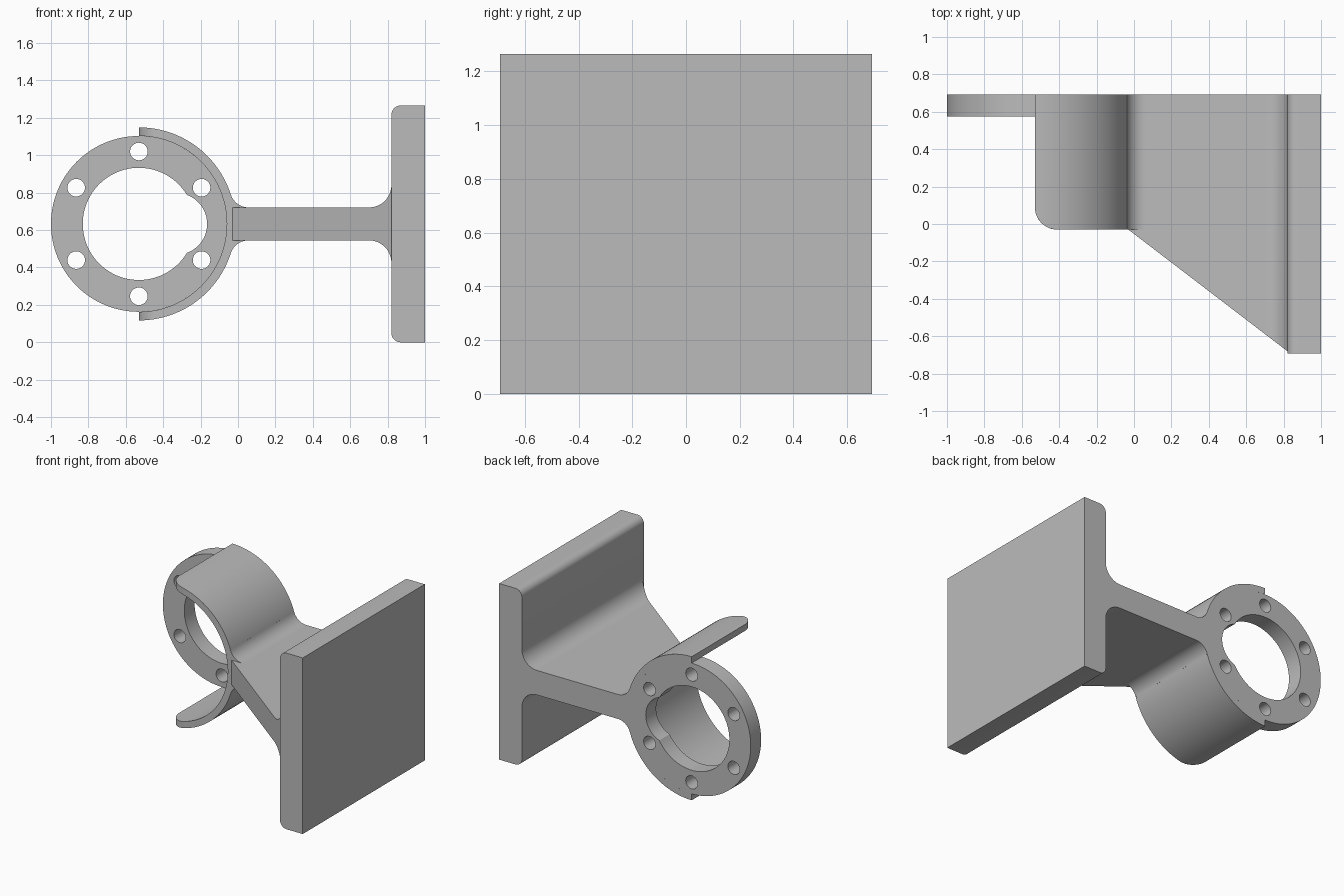
import bpy, bmesh
from math import sin, cos, pi, radians, degrees, asin, atan2, sqrt

if "Cube" in bpy.data.objects:
    bpy.data.objects.remove(bpy.data.objects["Cube"])

grey = bpy.data.materials.new("plain grey")
grey.use_nodes = True
COLOUR = (0.5, 0.5, 0.5, 1)
grey.diffuse_color = COLOUR
grey.node_tree.nodes["Principled BSDF"].inputs["Base Color"].default_value = COLOUR

# Shared dimensions
CX, CZ = -0.53, 0.633            # clamp axis
BACK, FRONT = 0.693, -0.03       # clamp depth
RING, SHELL = 0.47, 0.516        # radii
HALF = 0.088                     # half thickness of the web


def arc(x, z, r, a0, a1, n=16):
    angles = [radians(a0 + (a1 - a0) * i / n) for i in range(n + 1)]
    return [(x + r * cos(a), z + r * sin(a)) for a in angles]


def circle(x, z, r, n=48):
    return arc(x, z, r, 0, 360, n)[:-1]


def mirror(points):
    """Reflect an outline run across the middle height, in reverse order."""
    return [(x, 2 * CZ - z) for x, z in reversed(points)]


def finish(obj):
    obj.data.materials.clear()
    obj.data.materials.append(grey)
    bpy.ops.object.select_all(action='DESELECT')
    obj.select_set(True)
    bpy.context.view_layer.objects.active = obj
    bpy.ops.object.shade_smooth_by_angle(angle=radians(30))


def extrude(name, outlines, y0, y1, cut=None):
    """Fill x-z outlines (inner ones become holes) and extrude along y."""
    curve = bpy.data.curves.new(name, 'CURVE')
    curve.dimensions = '2D'
    curve.fill_mode = 'BOTH'
    curve.extrude = (y1 - y0) / 2
    for points in outlines:
        spline = curve.splines.new('POLY')
        spline.points.add(len(points) - 1)
        for p, (x, z) in zip(spline.points, points):
            p.co = (x, z, 0, 1)
        spline.use_cyclic_u = True
    obj = bpy.data.objects.new(name, curve)
    bpy.context.collection.objects.link(obj)
    obj.rotation_euler.x = pi / 2
    obj.location.y = (y0 + y1) / 2
    bpy.ops.object.select_all(action='DESELECT')
    obj.select_set(True)
    bpy.context.view_layer.objects.active = obj
    bpy.ops.object.convert(target='MESH')
    bpy.ops.object.transform_apply(location=True, rotation=True, scale=True)
    obj = bpy.context.view_layer.objects.active
    bm = bmesh.new()
    bm.from_mesh(obj.data)
    bmesh.ops.remove_doubles(bm, verts=bm.verts, dist=1e-5)
    if cut:
        point, normal = cut
        res = bmesh.ops.bisect_plane(bm, geom=bm.verts[:] + bm.edges[:] + bm.faces[:],
                                     plane_co=point, plane_no=normal, clear_outer=True)
        edges = [e for e in res["geom_cut"] if isinstance(e, bmesh.types.BMEdge)]
        bmesh.ops.triangle_fill(bm, edges=edges, use_beauty=True)
    bmesh.ops.recalc_face_normals(bm, faces=bm.faces)
    bm.to_mesh(obj.data)
    bm.free()
    finish(obj)
    return obj


# Mounting plate with rounded inner corners
TOP = 2 * CZ
corner = arc(0.87, TOP - 0.05, 0.05, 90, 180, 8)
extrude("mounting_plate", [[(1, 0), (1, TOP)] + corner + mirror(corner)], -BACK, BACK)

# Web with fillets into the plate, front cut on a diagonal
fillet = arc(0.70, CZ + HALF + 0.12, 0.12, 0, -90)
upper = [(0.84, CZ + HALF + 0.12)] + fillet + [(-0.03, CZ + HALF)]
extrude("web", [upper + mirror(upper)], -BACK, BACK,
        cut=((-0.03, FRONT, 0), (-0.65, -0.85, 0)))

# Neck fillets joining the web to the clamp
r = 0.1
lift = HALF + r
phi = degrees(asin(lift / (SHELL + r)))
nx = CX + sqrt((SHELL + r) ** 2 - lift ** 2)
upper = arc(nx, CZ + lift, r, 270, 180 + phi)
extrude("neck", [upper + arc(CX, CZ, SHELL - 0.025, phi, -phi) + mirror(upper)],
        FRONT, BACK)

# End ring with a notched bore and six screw holes
bore, notch, d = 0.30, 0.165, 0.20
ix = (bore ** 2 - notch ** 2 + d ** 2) / (2 * d)
iz = sqrt(bore ** 2 - ix ** 2)
a, b = degrees(atan2(iz, ix)), degrees(atan2(iz, ix - d))
opening = arc(CX, CZ, bore, a, 360 - a, 72)[:-1] + arc(CX + d, CZ, notch, -b, b, 24)[:-1]
holes = [circle(CX + 0.387 * cos(t), CZ + 0.387 * sin(t), 0.047, 32)
         for t in (radians(30 + 60 * k) for k in range(6))]
extrude("end_ring", [circle(CX, CZ, RING, 128), opening] + holes, 0.575, BACK)

# Half-round shell whose front corners are rounded
ROUND, STEPS = 0.12, 72
bm = bmesh.new()
rows = []
for i in range(STEPS + 1):
    t = -pi / 2 * cos(pi * i / STEPS)
    row = []
    for radius in (RING, SHELL):
        x = radius * cos(t)
        gap = max(0, ROUND - x)
        front = FRONT + ROUND - sqrt(max(0, ROUND ** 2 - gap ** 2))
        for y in (front, BACK):
            row.append(bm.verts.new((CX + x, y, CZ + radius * sin(t))))
    rows.append([row[0], row[1], row[3], row[2]])
for p, q in zip(rows, rows[1:]):
    for k in range(4):
        n = (k + 1) % 4
        bm.faces.new((p[k], p[n], q[n], q[k]))
bm.faces.new(rows[0])
bm.faces.new(rows[-1])
bmesh.ops.recalc_face_normals(bm, faces=bm.faces)
mesh = bpy.data.meshes.new("clamp_shell")
bm.to_mesh(mesh)
bm.free()
shell = bpy.data.objects.new("clamp_shell", mesh)
bpy.context.collection.objects.link(shell)
finish(shell)
